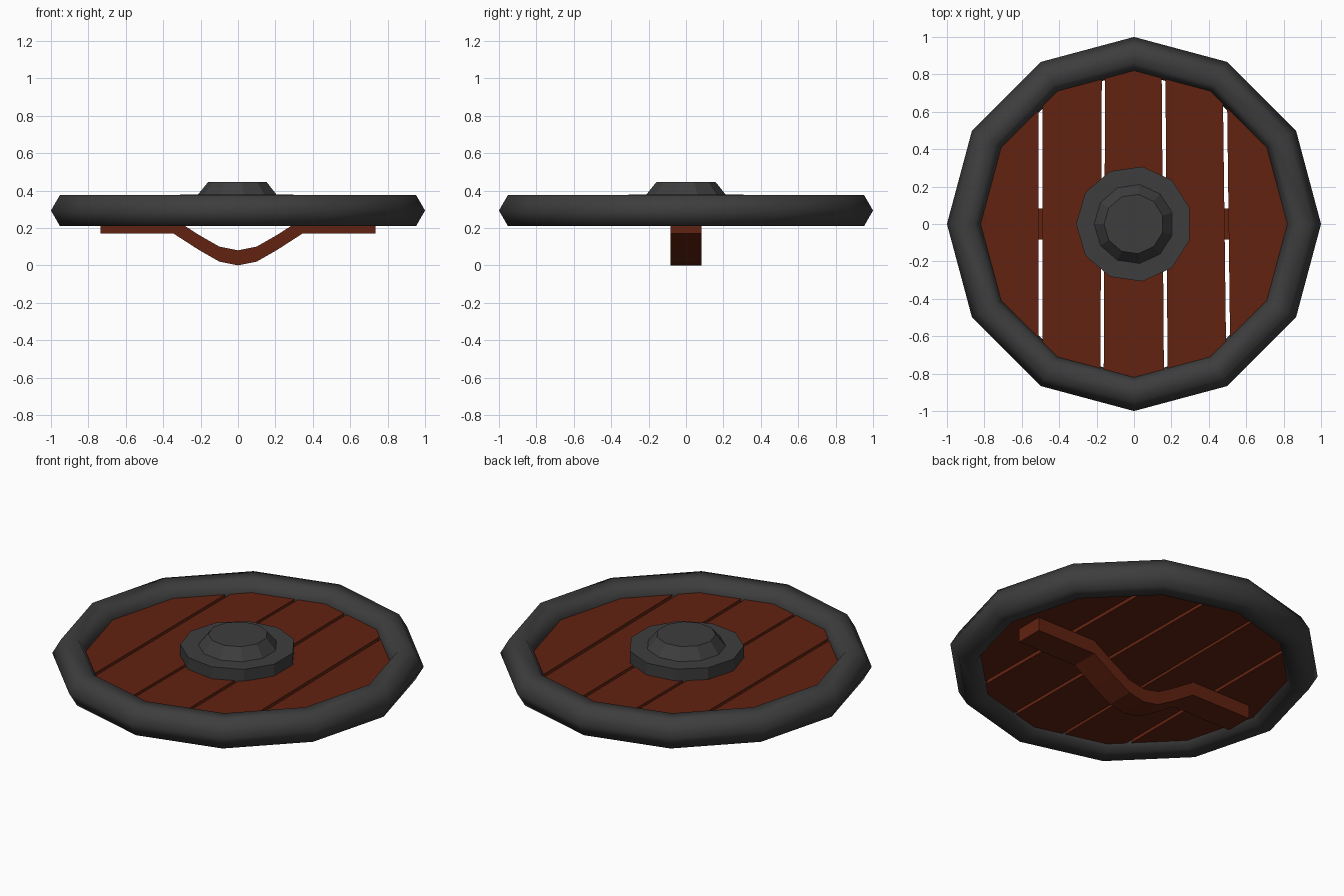
import bpy, bmesh
from math import cos, sin, pi, tau
from mathutils import Vector

cube = bpy.data.objects.get("Cube")
if cube:
    bpy.data.objects.remove(cube, do_unlink=True)


def make_material(name, colour):
    mat = bpy.data.materials.new(name)
    mat.use_nodes = True
    mat.diffuse_color = colour
    mat.node_tree.nodes["Principled BSDF"].inputs["Base Color"].default_value = colour
    return mat


wood = make_material("reddish brown wood", (0.12, 0.016, 0.005, 1))
iron = make_material("dark grey iron", (0.047, 0.047, 0.047, 1))


def finish(name, bm, mat, smooth=False):
    bmesh.ops.recalc_face_normals(bm, faces=bm.faces)
    mesh = bpy.data.meshes.new(name)
    bm.to_mesh(mesh)
    bm.free()
    mesh.materials.append(mat)
    mesh.polygons.foreach_set("use_smooth", [smooth] * len(mesh.polygons))
    obj = bpy.data.objects.new(name, mesh)
    bpy.context.collection.objects.link(obj)
    return obj


def extrude(bm, points, offset):
    face = bm.faces.new([bm.verts.new(p) for p in points])
    new = bmesh.ops.extrude_face_region(bm, geom=[face])["geom"]
    bmesh.ops.translate(bm, vec=offset, verts=[v for v in new if isinstance(v, bmesh.types.BMVert)])


def ring(bm, radius, z, sides, start=0.0):
    return [bm.verts.new((radius * cos(start + tau * i / sides),
                          radius * sin(start + tau * i / sides), z)) for i in range(sides)]


def bridge(bm, a, b):
    for i in range(len(a)):
        j = (i + 1) % len(a)
        bm.faces.new((a[i], a[j], b[j], b[i]))


# Rim: twelve-sided ring with a hexagonal section
RIM_Z, RIM_R, TUBE = 0.293, 0.905, 0.095
bm = bmesh.new()
loops = [ring(bm, RIM_R + TUBE * cos(k * pi / 3), RIM_Z + TUBE * sin(k * pi / 3), 12) for k in range(6)]
for k in range(6):
    bridge(bm, loops[k], loops[(k + 1) % 6])
finish("rim", bm, iron, smooth=True)

# Planks: a twelve-sided board cut along slightly crooked seams
PLANK_BOTTOM, PLANK_TOP = 0.25, 0.31
# each seam: centre x at the back, centre x at the front, half gap
seams = [(-0.50, -0.50, 0.010), (-0.163, -0.171, 0.009),
         (0.158, 0.170, 0.010), (0.485, 0.505, 0.011)]


def cut(bm, back_x, front_x, keep_right):
    along = Vector((front_x - back_x, -1.6, 0))
    normal = Vector((1.6, front_x - back_x, 0)).normalized()
    bmesh.ops.bisect_plane(bm, geom=bm.verts[:] + bm.edges[:] + bm.faces[:],
                           plane_co=Vector((back_x, 0.8, 0)), plane_no=normal,
                           clear_inner=keep_right, clear_outer=not keep_right)
    border = [e for e in bm.edges if e.is_boundary]
    bmesh.ops.holes_fill(bm, edges=border, sides=0)


for i in range(5):
    bm = bmesh.new()
    outline = [(0.87 * cos(tau * k / 12), 0.87 * sin(tau * k / 12), PLANK_BOTTOM) for k in range(12)]
    extrude(bm, outline, (0, 0, PLANK_TOP - PLANK_BOTTOM))
    if i > 0:
        back, front, gap = seams[i - 1]
        cut(bm, back + gap, front + gap, True)
    if i < 4:
        back, front, gap = seams[i]
        cut(bm, back - gap, front - gap, False)
    finish(f"plank_{i + 1}", bm, wood)

# Boss: eleven-sided plate and raised tapered cap
for name, profile in (("boss_plate", ((0.31, 0.30), (0.31, 0.38))),
                      ("boss_cap", ((0.217, 0.375), (0.16, 0.445)))):
    bm = bmesh.new()
    low, high = [ring(bm, r, z, 11, pi) for r, z in profile]
    bridge(bm, low, high)
    bm.faces.new(low)
    bm.faces.new(high)
    finish(name, bm, iron)

# Handle: strap with a bowed grip in the middle
half = [(0.1, 0.02), (0.21, 0.083), (0.345, 0.17), (0.735, 0.17)]
lower = [(-x, z) for x, z in reversed(half)] + [(0, 0)] + half
upper = [(x, z + 0.08) for x, z in reversed(lower)]
bm = bmesh.new()
extrude(bm, [(x, -0.082, z) for x, z in lower + upper], (0, 0.164, 0))
finish("handle", bm, wood)
